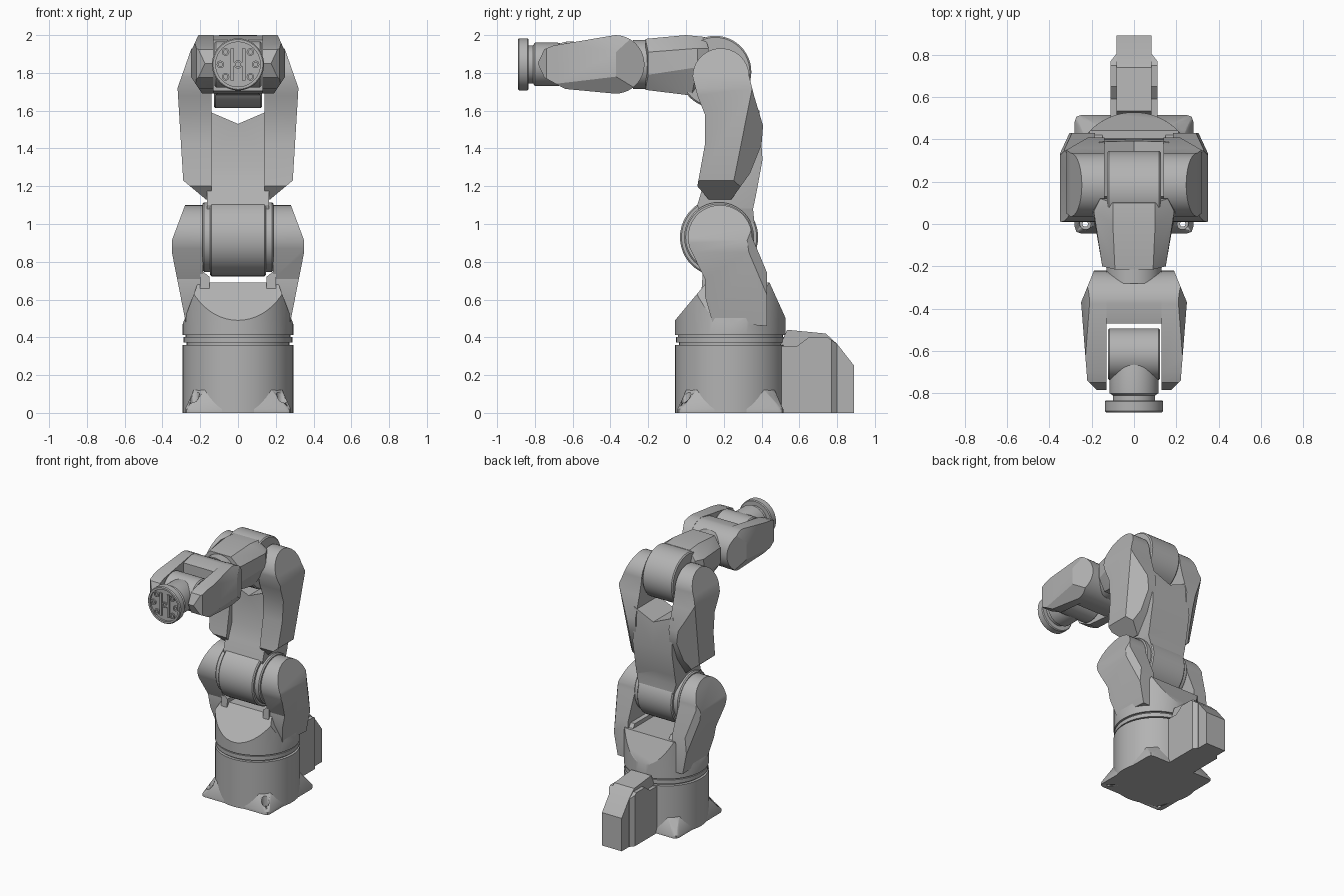
import bpy, bmesh
from math import sin, cos, pi, radians
from mathutils import Vector

cube = bpy.data.objects.get("Cube")
if cube:
    bpy.data.objects.remove(cube, do_unlink=True)

grey = bpy.data.materials.new("machine_grey")
grey.use_nodes = True
COLOR = (0.45, 0.45, 0.45, 1)
grey.diffuse_color = COLOR
next(n for n in grey.node_tree.nodes if n.type == 'BSDF_PRINCIPLED').inputs["Base Color"].default_value = COLOR


def finish(name, bm, mirror=False):
    bmesh.ops.recalc_face_normals(bm, faces=bm.faces[:])
    me = bpy.data.meshes.new(name)
    bm.to_mesh(me)
    bm.free()
    me.materials.append(grey)
    ob = bpy.data.objects.new(name, me)
    bpy.context.collection.objects.link(ob)
    bpy.ops.object.select_all(action='DESELECT')
    ob.select_set(True)
    bpy.context.view_layer.objects.active = ob
    bpy.ops.object.shade_smooth_by_angle(angle=radians(25))
    if mirror:
        mod = ob.modifiers.new("mirror", 'MIRROR')
        mod.use_mirror_merge = False
    return ob


def solid(name, ring_a, ring_b, cuts=(), mirror=False):
    """Join two matching rings, then slice with (point, outward normal) planes."""
    bm = bmesh.new()
    a = [bm.verts.new(p) for p in ring_a]
    b = [bm.verts.new(p) for p in ring_b]
    bm.faces.new(a)
    bm.faces.new(b[::-1])
    for i in range(len(a)):
        bm.faces.new((a[i - 1], a[i], b[i], b[i - 1]))
    for co, no in cuts:
        geom = bm.verts[:] + bm.edges[:] + bm.faces[:]
        bmesh.ops.bisect_plane(bm, geom=geom, plane_co=co, plane_no=Vector(no).normalized(), clear_outer=True)
        rim = [e for e in bm.edges if e.is_boundary]
        if rim:
            bmesh.ops.holes_fill(bm, edges=rim, sides=0)
    return finish(name, bm, mirror)


def prism(name, pts, x0, x1, cuts=(), mirror=False):
    return solid(name, [(x0, y, z) for y, z in pts], [(x1, y, z) for y, z in pts], cuts, mirror)


def hull(name, pts):
    bm = bmesh.new()
    for p in pts:
        bm.verts.new(p)
    bmesh.ops.convex_hull(bm, input=bm.verts[:])
    return finish(name, bm)


def lathe(name, profile, origin=(0, 0, 0), axis=(0, 0, 1), steps=48):
    """Turn (radius, height) points around an axis."""
    bm = bmesh.new()
    vs = [bm.verts.new((r, 0, h)) for r, h in profile]
    es = [bm.edges.new(p) for p in zip(vs, vs[1:])]
    bmesh.ops.spin(bm, geom=vs + es, cent=(0, 0, 0), axis=(0, 0, 1), angle=2 * pi, steps=steps)
    bmesh.ops.remove_doubles(bm, verts=bm.verts[:], dist=1e-4)
    turn = Vector(axis).to_track_quat('Z', 'Y')
    for v in bm.verts:
        v.co = turn @ v.co + Vector(origin)
    return finish(name, bm)


def hub(name, y, z, r, half):
    """Short bevelled drum lying across the arm."""
    c = 0.008
    lathe(name, [(0, -half), (r - c, -half), (r, c - half), (r, half - c), (r - c, half), (0, half)],
          (0, y, z), (1, 0, 0))


def arc(y, z, r, a0, a1, n=20):
    angles = [radians(a0 + (a1 - a0) * i / n) for i in range(n + 1)]
    return [(y + r * cos(a), z + r * sin(a)) for a in angles]


CY = 0.235   # vertical turning axis
WZ = 1.845   # wrist axis height

# Base drum with grooves
lathe("base_drum", [(0, 0), (0.293, 0), (0.293, 0.36), (0.272, 0.36), (0.272, 0.372), (0.288, 0.372),
                    (0.288, 0.402), (0.278, 0.402), (0.278, 0.415), (0, 0.415)], (0, CY, 0))

# Mounting feet with counterbored bolt holes
for sx, side in ((1, "left"), (-1, "right")):
    for sy, end in ((-1, "front"), (1, "back")):
        outline = [(0.05, 0.28), (0.25, 0.28), (0.272, 0.272), (0.28, 0.25), (0.28, 0.05), (0.1, 0.1)]
        pts = [(sx * x, CY + sy * y, z) for x, y in outline for z in (0, 0.02)]
        pts += [(sx * x, CY + sy * y, 0.13) for x, y in ((0.23, 0.17), (0.17, 0.23), (0.15, 0.15))]
        foot = hull(f"foot_{end}_{side}", pts)
        drill = lathe(f"drill_{end}_{side}", [(0, -0.05), (0.013, -0.05), (0.013, 0.03), (0.026, 0.03),
                                              (0.026, 0.3), (0, 0.3)],
                      (sx * 0.23, CY + sy * 0.235, 0), steps=20)
        drill.hide_render = True
        drill.hide_viewport = True
        cut = foot.modifiers.new("bolt_hole", 'BOOLEAN')
        cut.operation = 'DIFFERENCE'
        cut.object = drill

# Connector box behind the base
prism("connector_box", [(0.48, 0), (0.8, 0), (0.8, 0.365), (0.75, 0.4), (0.65, 0.4), (0.59, 0.355), (0.48, 0.355)],
      -0.11, 0.11, [((s * 0.11, 0.77, 0), (s, 0.8, 0)) for s in (1, -1)])
prism("connector_cover", [(0.5, 0), (0.89, 0), (0.89, 0.25), (0.8, 0.365), (0.74, 0.42), (0.535, 0.44), (0.5, 0.36)],
      -0.083, 0.083)

# Turret: a drum sliced by sloping planes
ring = [(0.293 * cos(i * pi / 32), CY + 0.293 * sin(i * pi / 32)) for i in range(64)]
solid("turret", [(x, y, 0.412) for x, y in ring], [(x, y, 0.69) for x, y in ring],
      [((0, -0.058, 0.49), (0, -0.18, 0.15)), ((0, 0.528, 0.5), (0, 0.21, 0.095)),
       ((0.293, 0, 0.47), (0.25, 0, 0.093)), ((-0.293, 0, 0.47), (-0.25, 0, 0.093))])

# Shoulder cheeks either side of the shoulder hub
prism("shoulder_cheeks", arc(0.18, 0.93, 0.17, 0, 200) +
      [(0.1, 0.71), (0.1, 0.62), (0.14, 0.48), (0.43, 0.46), (0.43, 0.74)], 0.185, 0.4,
      [((0.28, 0, 1.1), (0.2, 0, 0.075)), ((0.35, 0, 0.93), (1, 0, 0)),
       ((0.35, 0, 0.85), (0.38, 0, -0.075)), ((0.34, 0.34, 0.9), (0.5, 0.35, 0.05))], True)
prism("shoulder_gussets", [(0.08, 0.62), (0.09, 0.76), (0.2, 0.72), (0.4, 0.72), (0.44, 0.66), (0.44, 0.5)],
      0.15, 0.2, [((0.2, 0, 0.76), (-0.8, 0, 1))], True)
hub("shoulder_hub", 0.175, 0.93, 0.207, 0.147)
hub("shoulder_hub_ends", 0.175, 0.93, 0.185, 0.187)

# Upper arm: central web with a valley on top, and two long cheeks
prism("upper_arm_web", [(0.13, 1.65), (0.13, 1.3), (0.09, 1.2), (0.06, 1.1), (0.1, 0.95), (0.37, 0.93),
                        (0.355, 1.08), (0.37, 1.15), (0.405, 1.34), (0.385, 1.65)], 0, 0.165,
      [((0, 0, 1.53), (-0.06, 0, 0.14)), ((0.145, 0, 1.0), (0.25, 0, -0.06))], True)
prism("upper_arm_cheeks", arc(0.185, 1.78, 0.15, 0, 180) +
      [(0.06, 1.68), (0.1, 1.58), (0.1, 1.42), (0.06, 1.2), (0.12, 1.13), (0.24, 1.13), (0.34, 1.27),
       (0.4, 1.42), (0.408, 1.52), (0.36, 1.68)], 0.14, 0.4,
      [((0.25, 0, 1.92), (0.2, 0, 0.07)), ((0.32, 0, 1.72), (0.49, 0, -0.03)),
       ((0.29, 0, 1.23), (0.1, 0, -0.12)), ((0.32, 0.34, 1.68), (0.037, 0.034, -0.009))], True)

# Elbow hub and forearm housing
hub("elbow_hub", 0.155, 1.805, 0.191, 0.127)
housing = []
for s in (1, -1):
    housing += [(s * x, y, z) for x, y, z in (
        (0.15, -0.2, 1.79), (0.15, -0.2, 1.91), (0.09, -0.215, 1.71), (0.09, -0.215, 1.98),
        (0.195, 0.06, 1.83), (0.19, 0.06, 1.93), (0.1, 0, 2.0), (0.1, 0.1, 1.99),
        (0.12, 0.03, 1.68), (0.1, -0.06, 1.7), (0.16, 0.12, 1.86), (0.16, 0.12, 1.93))]
hull("forearm_housing", housing)
lathe("forearm_collar", [(0, 0), (0.13, 0), (0.13, 0.12), (0, 0.12)], (0, -0.28, WZ), (0, 1, 0))

# Wrist fork: two tapered prongs and a bridge
prism("fork_prongs", arc(-0.375, WZ, 0.155, -90, 90) +
      [(-0.7, 1.945), (-0.75, 1.925), (-0.785, 1.85), (-0.75, 1.775), (-0.64, 1.715)], 0.13, 0.3,
      [((0.25, -0.37, 0), (0.38, -0.03, 0)), ((0.25, -0.37, 0), (0.16, 0.065, 0)),
       ((0.21, 0, 2.0), (0.1, 0, 0.045)), ((0.25, 0, 1.78), (0.09, 0, -0.06)),
       ((0.21, -0.75, 0), (0.5, -0.5, 0))], True)
prism("fork_bridge", arc(-0.375, WZ, 0.153, -90, 90) + [(-0.47, 1.975), (-0.47, 1.705)], -0.14, 0.14)

# Wrist hub, stem and tool flange
hub("wrist_hub", -0.615, WZ, 0.122, 0.124)
lathe("wrist_stem", [(0, 0), (0.1, 0), (0.115, 0.06), (0.115, 0.18), (0.1, 0.19), (0.1, 0.23), (0, 0.23)],
      (0, -0.62, WZ), (0, -1, 0))
lathe("tool_flange", [(0, 0), (0.132, 0), (0.138, 0.006), (0.138, 0.05), (0.132, 0.057), (0.118, 0.057),
                      (0.118, 0.043), (0, 0.043)], (0, -0.833, WZ), (0, -1, 0))
for i, a in enumerate((0, 45, 135, 180, 225, 315)):
    x, z = 0.093 * cos(radians(a)), WZ + 0.093 * sin(radians(a))
    lathe(f"flange_bolt_{i + 1}", [(0, 0), (0.02, 0), (0.02, 0.014), (0.011, 0.014), (0.011, 0.006), (0, 0.006)],
          (x, -0.874, z), (0, -1, 0), 16)
prism("flange_ribs", [(-0.885, WZ - 0.085), (-0.87, WZ - 0.085), (-0.87, WZ + 0.085), (-0.885, WZ + 0.085)],
      0.022, 0.04, mirror=True)
lathe("flange_boss", [(0, 0), (0.022, 0), (0.022, 0.01), (0.012, 0.01), (0.012, 0.002), (0, 0.002)],
      (0, -0.874, WZ), (0, -1, 0), 20)
